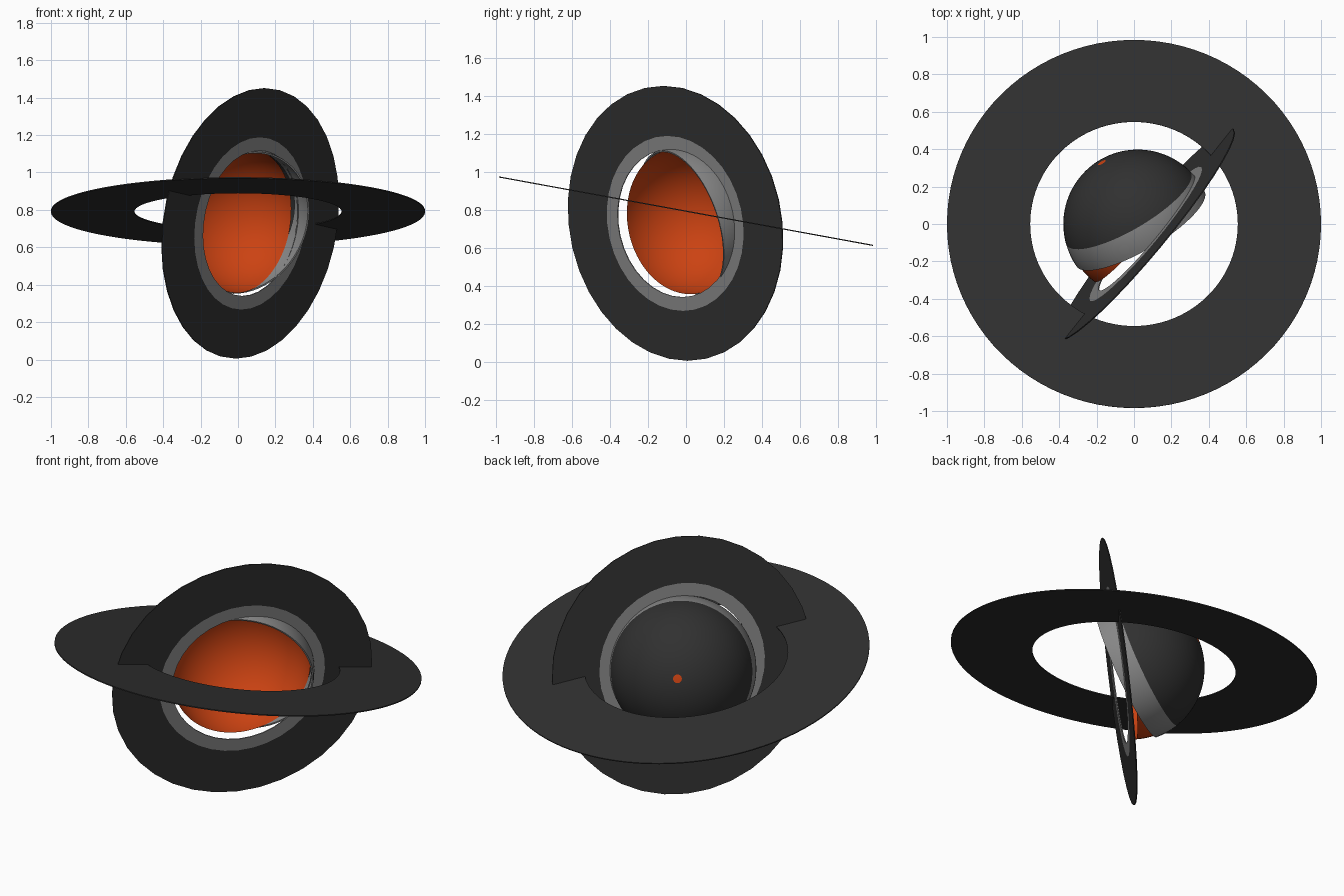
import bpy
import bmesh
from math import sin, cos, pi, acos
from mathutils import Vector

cube = bpy.data.objects.get("Cube")
if cube:
    bpy.data.objects.remove(cube, do_unlink=True)


def make_material(name, rgb):
    mat = bpy.data.materials.new(name)
    mat.use_nodes = True
    mat.diffuse_color = (*rgb, 1)
    mat.node_tree.nodes["Principled BSDF"].inputs["Base Color"].default_value = (*rgb, 1)
    return mat


DARK, GREY, ORANGE = range(3)
MATERIALS = [
    make_material("charcoal", (0.03, 0.03, 0.03)),
    make_material("mid_grey", (0.24, 0.24, 0.24)),
    make_material("burnt_orange", (0.6, 0.055, 0.006)),
]


def lathe(name, profile, bands, centre, axis, segments, smooth=False):
    """Spin (radius, height) points about an axis; bands colour each profile step."""
    bm = bmesh.new()
    rows = []
    for r, h in profile:
        if r < 1e-5:
            rows.append([bm.verts.new((0, 0, h))] * segments)
        else:
            rows.append([bm.verts.new((r * cos(2 * pi * i / segments),
                                       r * sin(2 * pi * i / segments), h))
                         for i in range(segments)])
    for j, band in enumerate(bands):
        lower, upper = rows[j], rows[(j + 1) % len(rows)]
        for i in range(segments):
            k = (i + 1) % segments
            corners = list(dict.fromkeys((lower[i], lower[k], upper[k], upper[i])))
            bm.faces.new(corners).material_index = band
    bmesh.ops.recalc_face_normals(bm, faces=bm.faces)
    mesh = bpy.data.meshes.new(name)
    bm.to_mesh(mesh)
    bm.free()
    for mat in MATERIALS:
        mesh.materials.append(mat)
    obj = bpy.data.objects.new(name, mesh)
    bpy.context.collection.objects.link(obj)
    obj.location = centre
    obj.rotation_mode = 'QUATERNION'
    obj.rotation_quaternion = Vector(axis).to_track_quat('Z', 'Y')
    if smooth:
        bpy.ops.object.select_all(action='DESELECT')
        obj.select_set(True)
        bpy.context.view_layer.objects.active = obj
        bpy.ops.object.shade_smooth_by_angle(angle=pi / 5)
    return obj


def arc(radius, start, end, steps):
    """Points on a sphere profile, angles measured from the bottom pole."""
    angles = [start + (end - start) * i / steps for i in range(steps + 1)]
    return [(radius * sin(a), -radius * cos(a)) for a in angles]


def flat_ring(name, radii, colours, centre, axis, segments, half=0.003):
    """Thin washer with concentric colour zones."""
    profile = [(r, half) for r in radii] + [(r, -half) for r in reversed(radii)]
    bands = colours + [colours[-1]] + colours[::-1] + [colours[0]]
    return lathe(name, profile, bands, centre, axis, segments)


globe = Vector((0.02, 0, 0.74))
shell_axis = Vector((0.485, -0.825, -0.29)).normalized()
ring_axis = Vector((0.762, -0.633, -0.139)).normalized()

# Wide outer ring, tipped toward the back
flat_ring("wide_ring", [0.555, 1.0], [DARK], (0, 0, 0.792), (0, 0.18, 0.984), 96)

# Upright ring with a grey inner border
flat_ring("upright_ring", [0.392, 0.465, 0.73], [GREY, DARK],
          (0.065, -0.055, 0.728), ring_axis, 36)

# Outer shell: orange pole dot, dark dome, grey band folded over the rim
R, inner = 0.398, 0.389
dot, edge, rim = 0.06, acos(0.1 / R), acos(-0.03 / R)
profile = ([(0, -R)] + arc(R, dot, edge, 20) + arc(R, edge, rim, 6)[1:]
           + arc(inner, rim, edge, 6))
lathe("outer_shell", profile, [ORANGE] + [DARK] * 20 + [GREY] * 13,
      globe, shell_axis, 64, smooth=True)

# Orange bowl nested inside, opening through the upright ring
bowl_rim = acos(-0.02 / 0.386)
lathe("inner_bowl", [(0, -0.386)] + arc(0.386, 0.06, bowl_rim, 24), [ORANGE] * 25,
      globe, ring_axis, 64, smooth=True)
